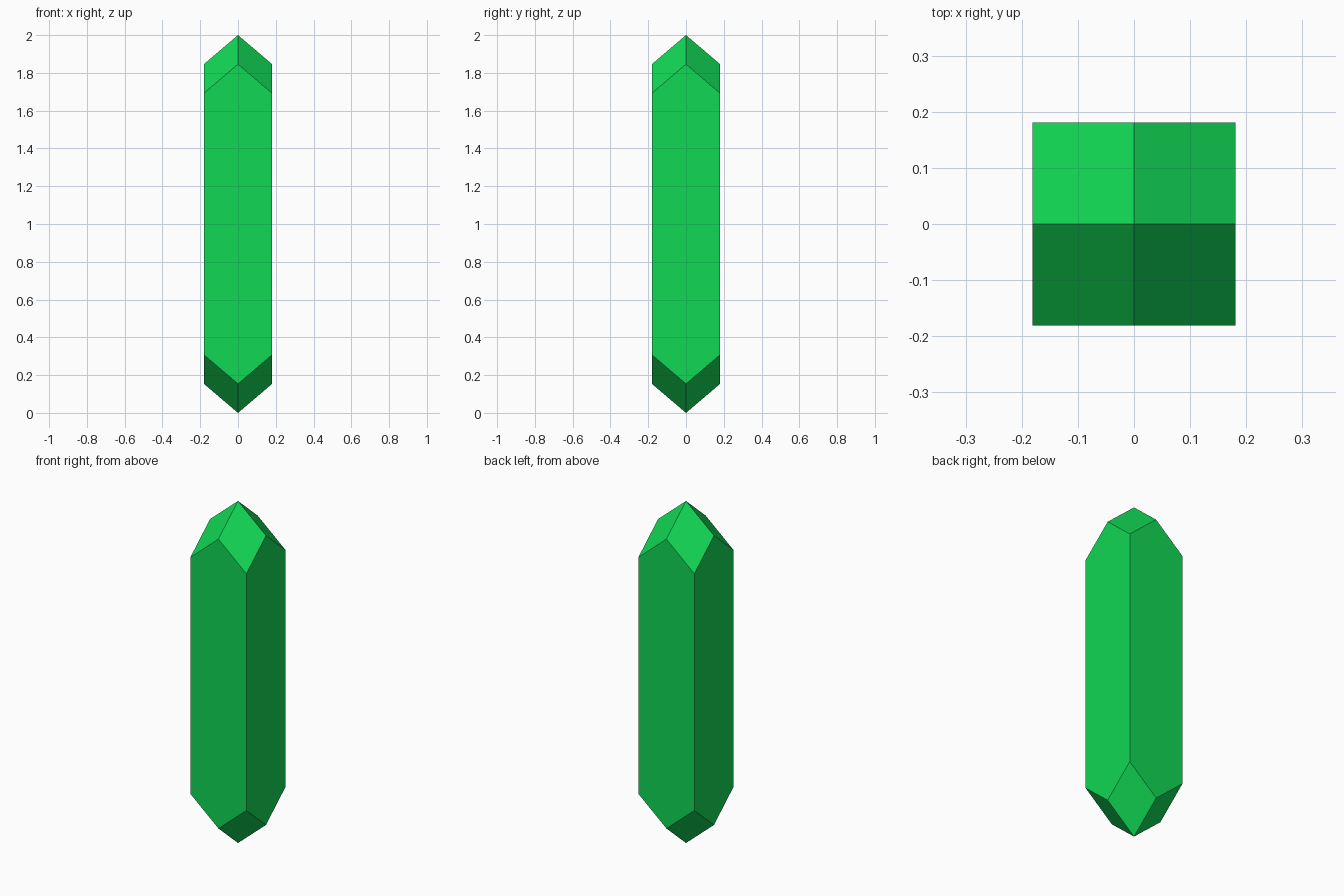
import bpy
import bmesh
from math import radians
from mathutils import Vector

cube = bpy.data.objects.get("Cube")
if cube:
    bpy.data.objects.remove(cube, do_unlink=True)

HEIGHT = 2.0    # tip to tip
HALF = 0.181    # half the width of the square column
RISE = 0.154    # drop of a tip facet over one half width

# Material
green = bpy.data.materials.new("emerald green")
green.use_nodes = True
color = (0.0056, 0.68, 0.089, 1.0)
green.diffuse_color = color
green.node_tree.nodes["Principled BSDF"].inputs["Base Color"].default_value = color

# Crystal: square column whose tips are four kite facets, one over each edge
bm = bmesh.new()
for end in (-1, 1):
    for x in (-1, 0, 1):
        for y in (-1, 0, 1):
            z = HEIGHT / 2 - RISE * (abs(x) + abs(y))
            bm.verts.new(Vector((x * HALF, y * HALF, HEIGHT / 2 + end * z)))
bmesh.ops.convex_hull(bm, input=bm.verts[:])

# Merge the hull triangles into whole flat facets
bmesh.ops.dissolve_limit(bm, angle_limit=radians(1), verts=bm.verts[:], edges=bm.edges[:])
bmesh.ops.recalc_face_normals(bm, faces=bm.faces[:])

mesh = bpy.data.meshes.new("crystal")
bm.to_mesh(mesh)
bm.free()
mesh.materials.append(green)
crystal = bpy.data.objects.new("crystal", mesh)
bpy.context.collection.objects.link(crystal)
